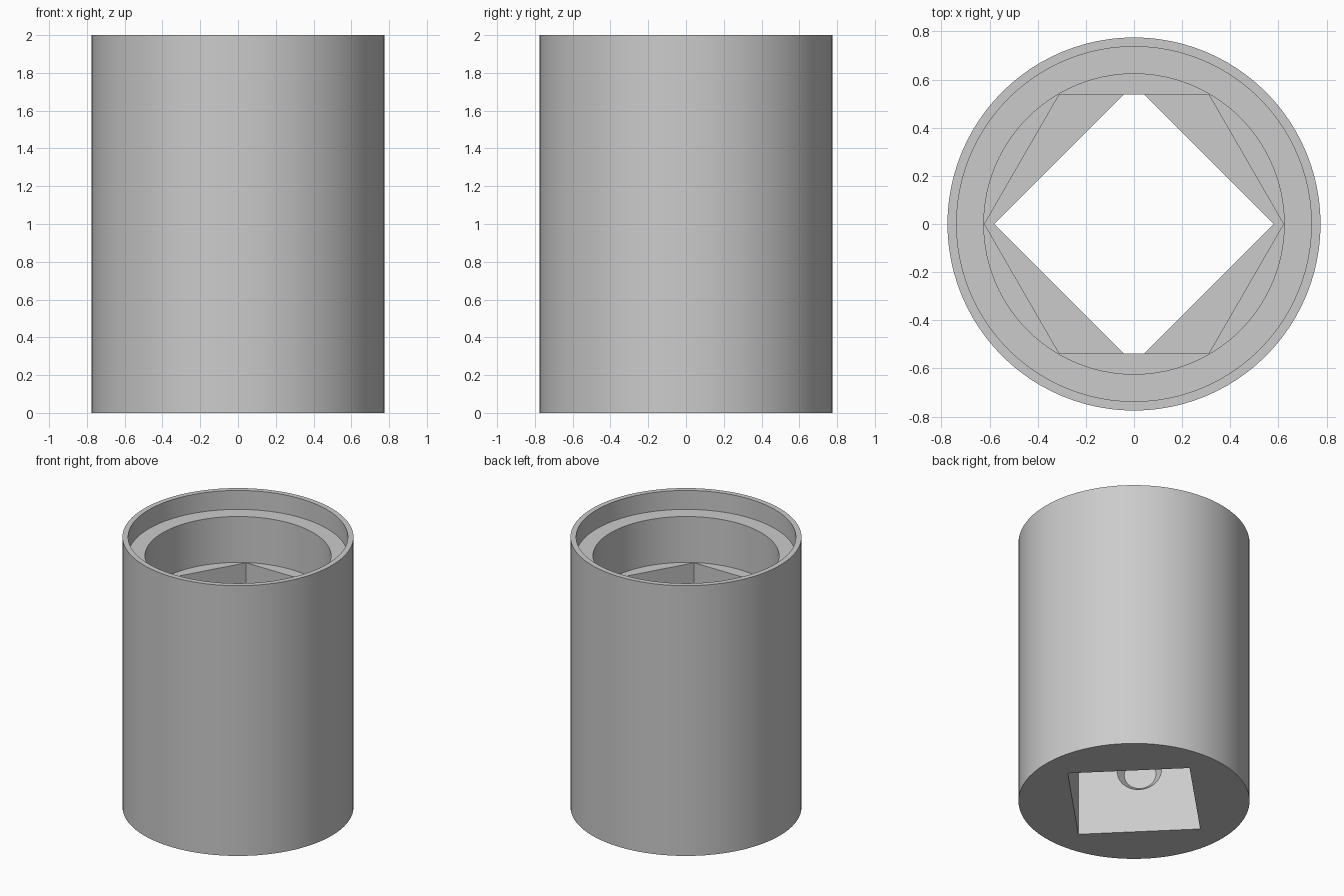
import bpy
import math
from mathutils import Vector

cube = bpy.data.objects.get("Cube")
if cube:
    bpy.data.objects.remove(cube, do_unlink=True)

# Single steel colour
steel = bpy.data.materials.new("steel_grey")
steel.use_nodes = True
GREY = (0.6, 0.6, 0.6, 1.0)
steel.diffuse_color = GREY
steel.node_tree.nodes["Principled BSDF"].inputs["Base Color"].default_value = GREY


def prism(name, sides, r_low, r_high, z_low, z_high, angle=0.0):
    """Upright prism or cone whose first corner lies at the given angle."""
    pts = []
    for r, z in ((r_low, z_low), (r_high, z_high)):
        for i in range(sides):
            a = angle + math.tau * i / sides
            pts.append((r * math.cos(a), r * math.sin(a), z))
    faces = [tuple(reversed(range(sides))), tuple(range(sides, 2 * sides))]
    for i in range(sides):
        j = (i + 1) % sides
        faces.append((i, j, j + sides, i + sides))
    mesh = bpy.data.meshes.new(name)
    mesh.from_pydata(pts, [], faces)
    mesh.materials.append(steel)
    obj = bpy.data.objects.new(name, mesh)
    bpy.context.collection.objects.link(obj)
    return obj


# Outer cylinder
HEIGHT = 2.0
body = prism("socket_body", 96, 0.775, 0.775, 0, HEIGHT)

# Stepped round mouth, hexagonal nut recess, square drive hole
cutters = [
    prism("mouth_cutter", 96, 0.737, 0.737, 1.86, HEIGHT + 0.1),
    prism("bore_cutter", 96, 0.624, 0.624, 1.52, HEIGHT + 0.1),
    prism("hex_cutter", 6, 0.621, 0.621, 1.0, 1.6),
    prism("square_cutter", 4, 0.58, 0.58, -0.1, 1.1),
]

# Tapered detent dimple in each wall of the square hole
WALL = 0.58 / math.sqrt(2)
DEPTH = 0.06
SLOPE = 0.043 / DEPTH
INSET = 0.03
for k in range(4):
    dimple = prism("dimple_cutter", 40, 0.15 + SLOPE * INSET, 0.107,
                   WALL - INSET, WALL + DEPTH)
    a = math.radians(45 + 90 * k)
    direction = Vector((math.cos(a), math.sin(a), 0))
    dimple.rotation_euler = direction.to_track_quat("Z", "Y").to_euler()
    dimple.location.z = 0.475
    cutters.append(dimple)

for cutter in cutters:
    cutter.hide_render = True
    mod = body.modifiers.new(cutter.name, "BOOLEAN")
    mod.operation = "DIFFERENCE"
    mod.solver = "EXACT"
    mod.object = cutter

# Bake the cuts and drop the helpers
bpy.context.view_layer.update()
graph = bpy.context.evaluated_depsgraph_get()
cut_mesh = bpy.data.meshes.new_from_object(body.evaluated_get(graph))
body.modifiers.clear()
body.data = cut_mesh
for cutter in cutters:
    bpy.data.objects.remove(cutter, do_unlink=True)
cut_mesh.materials.clear()
cut_mesh.materials.append(steel)
for poly in cut_mesh.polygons:
    poly.material_index = 0

# Smooth round walls, crisp edges
for obj in bpy.context.selected_objects:
    obj.select_set(False)
body.select_set(True)
bpy.context.view_layer.objects.active = body
bpy.ops.object.shade_smooth_by_angle(angle=math.radians(30))
